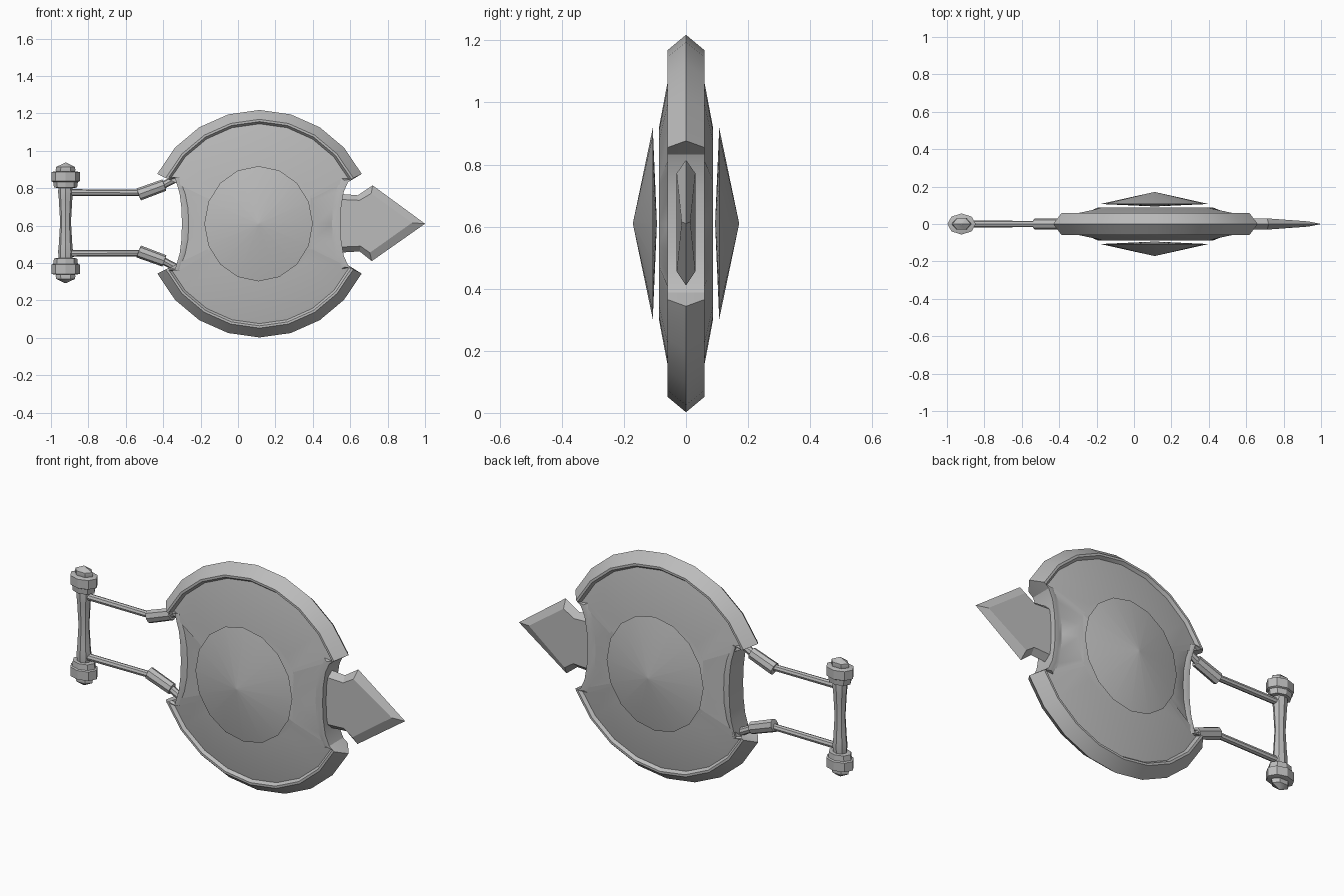
import bpy, bmesh, math
from mathutils import Vector

if "Cube" in bpy.data.objects:
    bpy.data.objects.remove(bpy.data.objects["Cube"])

CX, CZ = 0.115, 0.61
metal = bpy.data.materials.new("grey metal")
metal.diffuse_color = (0.5, 0.5, 0.5, 1)
metal.use_nodes = True
metal.node_tree.nodes["Principled BSDF"].inputs["Base Color"].default_value = metal.diffuse_color


def loft(name, loops, angle=30):
    """Skin closed loops of equal length and cap both ends."""
    bm = bmesh.new()
    rings = [[bm.verts.new(p) for p in lp] for lp in loops]
    n = len(rings[0])
    for a, b in zip(rings, rings[1:]):
        for i in range(n):
            j = (i + 1) % n
            bm.faces.new((a[i], a[j], b[j], b[i]))
    bm.faces.new(rings[0])
    bm.faces.new(rings[-1])
    bmesh.ops.remove_doubles(bm, verts=bm.verts, dist=0.0005)
    bmesh.ops.recalc_face_normals(bm, faces=bm.faces)
    me = bpy.data.meshes.new(name)
    bm.to_mesh(me)
    bm.free()
    ob = bpy.data.objects.new(name, me)
    me.materials.append(metal)
    bpy.context.collection.objects.link(ob)
    bpy.ops.object.select_all(action='DESELECT')
    ob.select_set(True)
    bpy.context.view_layer.objects.active = ob
    bpy.ops.object.shade_smooth_by_angle(angle=math.radians(angle))
    return ob


def lathe(name, p0, p1, profile, n=8, flat=1.0, angle=30):
    """Turn (position 0..1, radius) pairs round the line p0-p1 in the xz plane."""
    p0, p1 = Vector(p0), Vector(p1)
    d = p1 - p0
    u = Vector((d.z, 0, -d.x)).normalized()
    v = Vector((0, flat, 0))
    loops = []
    for t, r in profile:
        c = p0 + d * t
        loops.append([c + (u * math.cos(k * math.tau / n) + v * math.sin(k * math.tau / n)) * r
                      for k in range(n)])
    return loft(name, loops, angle)


# Disc body: each outline column holds ridge, bevel, lip and groove points (x, z above centre)
def arc_column(deg):
    a = math.radians(deg)
    return [(CX + r * math.cos(a), r * math.sin(a)) for r in (0.608, 0.558, 0.546, 0.534)]


def side_column(x, h, step, drop=0.0):
    return [(x, h), (x, h), (x + step * 0.5, h - drop * 0.5), (x + step, h - drop)]


upper = [side_column(0.552, 0.09, -0.045), side_column(0.565, 0.17, -0.045),
         side_column(0.588, 0.222, -0.035, -0.02)]
upper += [arc_column(26 + 16 * k) for k in range(9)]
upper += [side_column(-0.338, 0.25, 0.022, 0.0), side_column(-0.312, 0.16, 0.03),
          side_column(-0.302, 0.08, 0.035)]
lower = [[(x, -h) for x, h in col] for col in reversed(upper)]
columns = ([side_column(0.548, 0, -0.045)] + upper
           + [side_column(-0.3, 0, 0.036)] + lower)


def body_loop(layer, side):
    pts = []
    for col in columns:
        x, h = col[min(layer, 3)]
        y = (0, 0.06, 0.06)[layer] if layer < 3 else 0
        if layer >= 3:
            r = math.hypot(x - CX, h)
            y = min(0.055, 0.087 - 0.19 * (r - 0.31))
            if layer == 4:      # edge of the flat middle
                k = 0.31 / r
                x, h, y = CX + (x - CX) * k, h * k, 0.087
        pts.append((x, side * y, CZ + h))
    return pts


loft("disc_body", [body_loop(k, -1) for k in (4, 3, 2, 1, 0)]
     + [body_loop(k, 1) for k in (1, 2, 3, 4)])

# Floating cone on each face
for side, name in ((-1, "front_cone"), (1, "back_cone")):
    def ring(s, y):
        return [(0.11 + 0.29 * s * math.cos(k * math.tau / 16), side * y,
                 CZ + 0.308 * s * math.sin(k * math.tau / 16)) for k in range(16)]
    loft(name, [ring(0.02, 0.094), ring(1, 0.107), ring(0.02, 0.17)])

# Pointed blade with a bevelled edge
edge = [(0.54, 0.77), (0.64, 0.762), (0.72, 0.815), (1.0, 0.61),
        (0.715, 0.41), (0.65, 0.462), (0.54, 0.455)]
inner = [(0.54, 0.74), (0.65, 0.735), (0.712, 0.772), (0.93, 0.615),
         (0.705, 0.455), (0.655, 0.49), (0.54, 0.485)]
faces = [[(x, s * (0.03 if x < 0.75 else 0.014), z) for x, z in inner] for s in (-1, 1)]
loft("blade", [faces[0], [(x, 0, z) for x, z in edge], faces[1]], 20)

# Grip between the two arms
GX = -0.922
lathe("grip", (GX, 0, 0.42), (GX, 0, 0.82),
      [(0, 0.036), (0.1, 0.04), (0.2, 0.036), (0.5, 0.029), (0.8, 0.036), (0.9, 0.04), (1, 0.036)],
      8, 0.85)

for s, tag in ((1, "upper"), (-1, "lower")):
    def at(x, h):
        return (x, 0, 0.614 + s * h)
    # Pommel: collar, then a small pointed knob
    lathe(tag + "_collar", at(GX, 0.188), at(GX, 0.276),
          [(0, 0.05), (0.02, 0.062), (0.35, 0.066), (0.4, 0.076), (0.95, 0.076), (1, 0.06)],
          8, 0.74)
    lathe(tag + "_knob", at(GX, 0.265), at(GX, 0.322),
          [(0, 0.045), (0.3, 0.053), (0.6, 0.05), (1, 0.004)], 6, 0.65)
    # Arm rod, angled sleeve and joint into the disc
    lathe(tag + "_rod", at(-0.955, 0.163), at(-0.5, 0.161),
          [(0, 0.012), (0.03, 0.02), (0.12, 0.018), (1, 0.017)], 8)
    lathe(tag + "_sleeve", at(-0.532, 0.152), at(-0.393, 0.203),
          [(0, 0.02), (0.01, 0.034), (0.99, 0.032), (1, 0.02)], 8, 0.88)
    lathe(tag + "_joint", at(-0.41, 0.197), at(-0.3, 0.255),
          [(0, 0.02), (0.5, 0.02), (1, 0.022)], 8)
